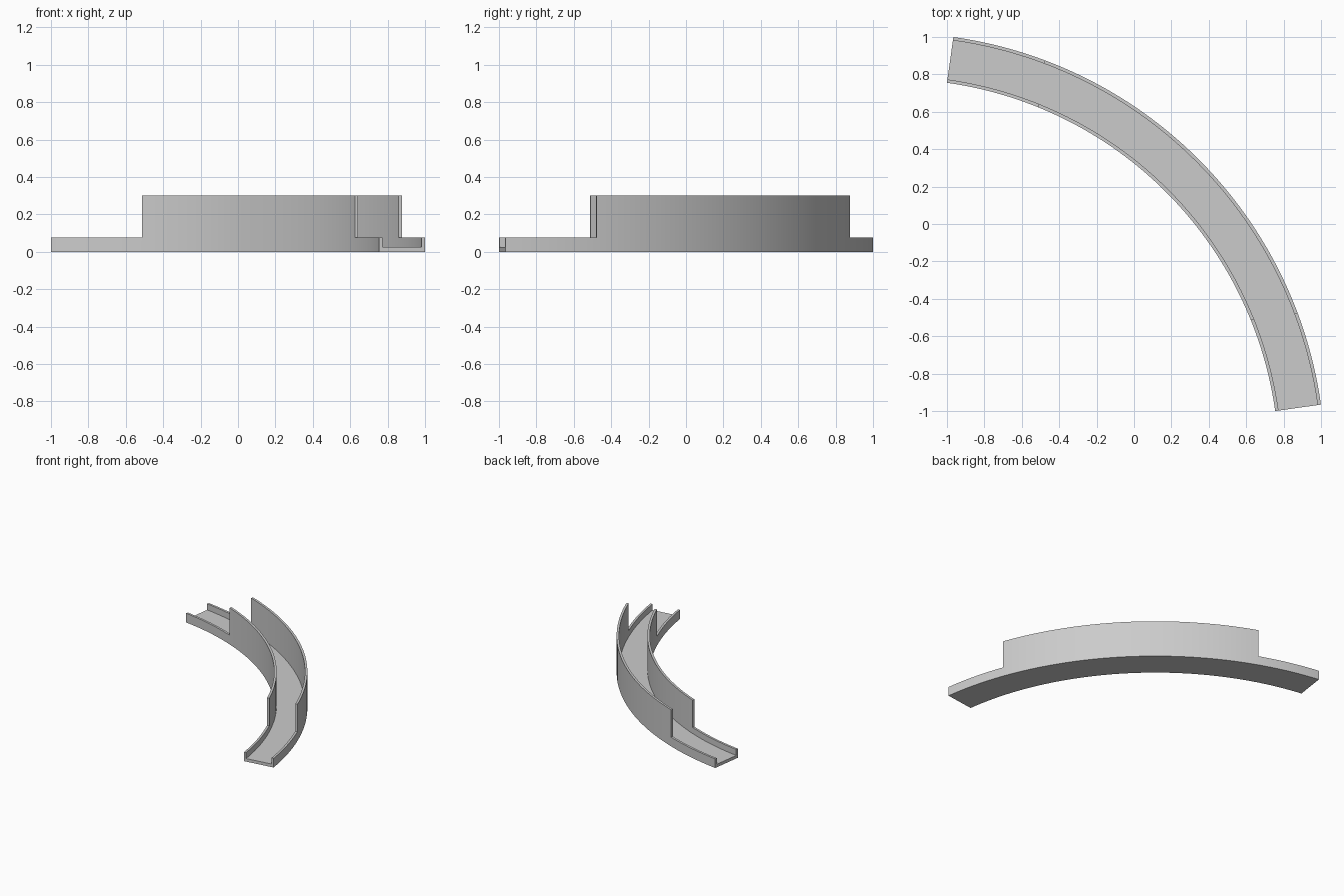
import bpy
import bmesh
from math import radians, cos, sin
from mathutils import Matrix, Vector

default = bpy.data.objects.get("Cube")
if default:
    bpy.data.objects.remove(default, do_unlink=True)

# Main dimensions
CENTRE = Vector((-1.287, -1.287, 0))
R_IN, R_OUT = 2.062, 2.309
WALL, FLOOR, LOW, HIGH = 0.018, 0.025, 0.075, 0.3
START, END = radians(8), radians(82)
CUT_LENGTH = 0.5
STEPS = 72

grey = bpy.data.materials.new("grey plastic")
grey.use_nodes = True
colour = (0.6, 0.6, 0.6, 1)
grey.diffuse_color = colour
grey.node_tree.nodes["Principled BSDF"].inputs["Base Color"].default_value = colour


def add_object(name, bm):
    bmesh.ops.recalc_face_normals(bm, faces=bm.faces)
    mesh = bpy.data.meshes.new(name)
    bm.to_mesh(mesh)
    bm.free()
    mesh.materials.append(grey)
    obj = bpy.data.objects.new(name, mesh)
    bpy.context.collection.objects.link(obj)
    return obj


# Curved channel: a U profile swept around the arc at full wall height
profile = [(R_IN, 0), (R_OUT, 0), (R_OUT, HIGH), (R_OUT - WALL, HIGH),
           (R_OUT - WALL, FLOOR), (R_IN + WALL, FLOOR),
           (R_IN + WALL, HIGH), (R_IN, HIGH)]
bm = bmesh.new()
rings = []
for i in range(STEPS + 1):
    a = START + (END - START) * i / STEPS
    rings.append([bm.verts.new(CENTRE + Vector((r * cos(a), r * sin(a), z)))
                  for r, z in profile])
for lower, upper in zip(rings, rings[1:]):
    for j in range(len(profile)):
        k = (j + 1) % len(profile)
        bm.faces.new((lower[j], lower[k], upper[k], upper[j]))
bm.faces.new(rings[0])
bm.faces.new(rings[-1])
channel = add_object("curved_channel", bm)
bpy.context.view_layer.objects.active = channel
channel.select_set(True)

# Lower the walls at both ends with square cuts
overshoot = 0.1
for angle, side in ((START, 1), (END, -1)):
    radial = Vector((cos(angle), sin(angle), 0))
    tangent = side * Vector((-sin(angle), cos(angle), 0))
    place = CENTRE + radial * (R_IN + R_OUT) / 2 + tangent * (CUT_LENGTH - overshoot) / 2
    place.z = LOW + HIGH / 2
    bm = bmesh.new()
    bmesh.ops.create_cube(bm, size=1, matrix=Matrix.Translation(place)
                          @ Matrix.Rotation(angle, 4, "Z")
                          @ Matrix.Diagonal((0.6, CUT_LENGTH + overshoot, HIGH, 1)))
    cutter = add_object("wall_cutter", bm)
    cutter.hide_render = True
    cut = channel.modifiers.new("end cut", "BOOLEAN")
    cut.operation = "DIFFERENCE"
    cut.solver = "EXACT"
    cut.object = cutter
    bpy.ops.object.modifier_apply(modifier=cut.name)
    bpy.data.objects.remove(cutter, do_unlink=True)

bpy.ops.object.shade_smooth_by_angle(angle=radians(30))
